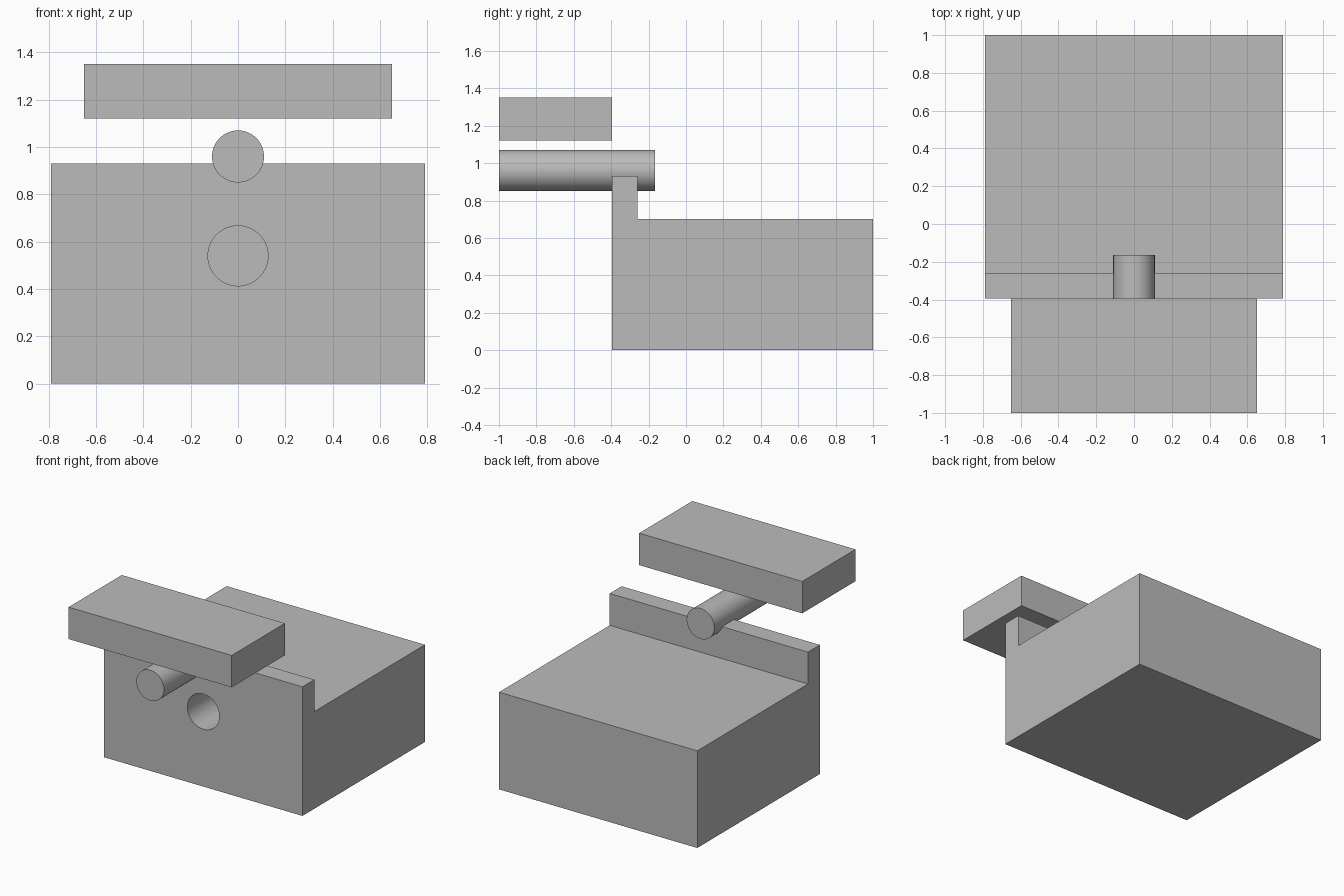
import bpy
import bmesh
import math
from mathutils import Matrix, Vector

if "Cube" in bpy.data.objects:
    bpy.data.objects.remove(bpy.data.objects["Cube"], do_unlink=True)

grey = bpy.data.materials.new("plain grey")
grey.use_nodes = True
grey.diffuse_color = (0.5, 0.5, 0.5, 1)
grey.node_tree.nodes["Principled BSDF"].inputs["Base Color"].default_value = grey.diffuse_color


def finish(name, bm):
    bmesh.ops.recalc_face_normals(bm, faces=bm.faces)
    mesh = bpy.data.meshes.new(name)
    bm.to_mesh(mesh)
    bm.free()
    obj = bpy.data.objects.new(name, mesh)
    bpy.context.collection.objects.link(obj)
    mesh.materials.append(grey)
    return obj


def extrude_profile(name, profile, half_width):
    """Extrude a (y, z) outline symmetrically along x."""
    bm = bmesh.new()
    face = bm.faces.new([bm.verts.new((-half_width, y, z)) for y, z in profile])
    new = bmesh.ops.extrude_face_region(bm, geom=[face])["geom"]
    moved = [v for v in new if isinstance(v, bmesh.types.BMVert)]
    bmesh.ops.translate(bm, verts=moved, vec=Vector((2 * half_width, 0, 0)))
    return finish(name, bm)


def rod(name, radius, y0, y1, z):
    """Round bar lying along y."""
    bm = bmesh.new()
    place = Matrix.Translation((0, (y0 + y1) / 2, z)) @ Matrix.Rotation(math.pi / 2, 4, "X")
    bmesh.ops.create_cone(bm, cap_ends=True, segments=64, radius1=radius,
                          radius2=radius, depth=y1 - y0, matrix=place)
    return finish(name, bm)


def smooth(obj):
    bpy.ops.object.select_all(action="DESELECT")
    obj.select_set(True)
    bpy.context.view_layer.objects.active = obj
    bpy.ops.object.shade_smooth_by_angle(angle=math.radians(30))


FRONT = -0.395

# Block with a raised lip along its front edge
body = extrude_profile("body_block", [(FRONT, 0), (1, 0), (1, 0.7), (-0.26, 0.7),
                                      (-0.26, 0.93), (FRONT, 0.93)], 0.79)

# Blind round socket in the front face
cutter = rod("socket_cutter", 0.127, FRONT - 0.1, 0.44, 0.54)
cutter.hide_render = True
cut = body.modifiers.new("socket", "BOOLEAN")
cut.operation = "DIFFERENCE"
cut.solver = "EXACT"
cut.object = cutter
bpy.context.view_layer.objects.active = body
bpy.ops.object.modifier_apply(modifier=cut.name)
bpy.data.objects.remove(cutter, do_unlink=True)
smooth(body)

# Pin crossing the lip
smooth(rod("pin", 0.11, -1, -0.165, 0.96))

# Slab floating above the pin
extrude_profile("top_slab", [(-1, 1.12), (FRONT, 1.12), (FRONT, 1.35), (-1, 1.35)], 0.65)
